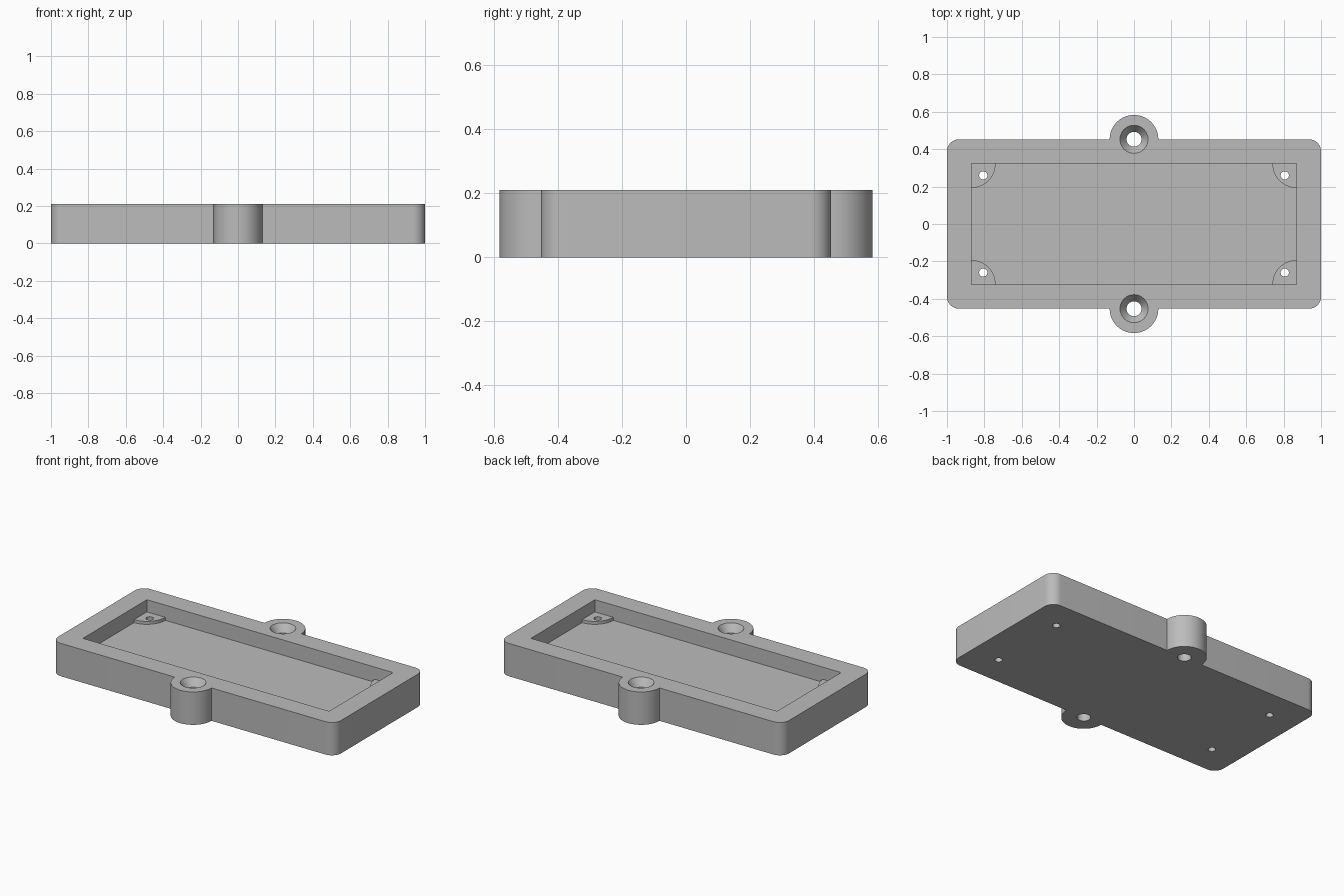
import bpy, bmesh, math

if "Cube" in bpy.data.objects:
    bpy.data.objects.remove(bpy.data.objects["Cube"])

HX, HY, H = 1.0, 0.453, 0.21          # half length, half width, height
PX, PY, FLOOR = 0.87, 0.323, 0.113    # pocket half sizes and floor height
EAR_R, CORNER_R = 0.13, 0.065
PAD_TOP = 0.132

grey = bpy.data.materials.new("plain grey")
grey.diffuse_color = (0.5, 0.5, 0.5, 1)
grey.use_nodes = True
grey.node_tree.nodes["Principled BSDF"].inputs["Base Color"].default_value = grey.diffuse_color


def arc(cx, cy, r, a0, a1, n):
    """Points on an arc, angles in degrees."""
    return [(cx + r * math.cos(math.radians(a0 + (a1 - a0) * i / n)),
             cy + r * math.sin(math.radians(a0 + (a1 - a0) * i / n))) for i in range(n + 1)]


def prism(name, pts, z0, z1):
    """Solid made by raising a flat outline."""
    bm = bmesh.new()
    face = bm.faces.new([bm.verts.new((x, y, z0)) for x, y in pts])
    up = bmesh.ops.extrude_face_region(bm, geom=[face])["geom"]
    bmesh.ops.translate(bm, vec=(0, 0, z1 - z0),
                        verts=[v for v in up if isinstance(v, bmesh.types.BMVert)])
    bmesh.ops.recalc_face_normals(bm, faces=bm.faces)
    mesh = bpy.data.meshes.new(name)
    bm.to_mesh(mesh)
    bm.free()
    mesh.materials.append(grey)
    ob = bpy.data.objects.new(name, mesh)
    bpy.context.collection.objects.link(ob)
    return ob


def cone(name, x, y, z0, z1, r0, r1):
    """Round tapered cutter between two heights."""
    bpy.ops.mesh.primitive_cone_add(vertices=48, radius1=r0, radius2=r1, depth=z1 - z0,
                                    location=(x, y, (z0 + z1) / 2))
    ob = bpy.context.object
    ob.name = name
    ob.data.materials.append(grey)
    return ob


def combine(body, tool, operation):
    """Apply one boolean and drop the tool."""
    mod = body.modifiers.new("bool", "BOOLEAN")
    mod.operation, mod.object, mod.solver = operation, tool, "EXACT"
    bpy.context.view_layer.objects.active = body
    bpy.ops.object.modifier_apply(modifier=mod.name)
    bpy.data.objects.remove(tool)


# Tray outline: rounded rectangle with a half-round ear on each long side
cx, cy = HX - CORNER_R, HY - CORNER_R
outline = (arc(cx, cy, CORNER_R, 0, 90, 12) + arc(0, HY, EAR_R, 0, 180, 40)
           + arc(-cx, cy, CORNER_R, 90, 180, 12) + arc(-cx, -cy, CORNER_R, 180, 270, 12)
           + arc(0, -HY, EAR_R, 180, 360, 40) + arc(cx, -cy, CORNER_R, 270, 360, 12))
tray = prism("tray", outline, 0, H)

# Rectangular pocket
pocket = prism("pocket_cutter", [(-PX, -PY), (PX, -PY), (PX, PY), (-PX, PY)], FLOOR, H + 0.1)
combine(tray, pocket, "DIFFERENCE")

# Quarter-round pads with small screw holes in the pocket corners
for sx in (-1, 1):
    for sy in (-1, 1):
        e = 0.03  # buried in the walls
        quarter = ([(PX + e, PY + e), (PX - 0.13, PY + e)]
                   + arc(PX, PY, 0.13, 180, 270, 20) + [(PX + e, PY - 0.13)])
        pad = prism("corner_pad", [(sx * x, sy * y) for x, y in quarter], FLOOR - 0.03, PAD_TOP)
        combine(tray, pad, "UNION")
        combine(tray, cone("screw_cutter", sx * 0.806, sy * 0.26, -0.1, 0.3, 0.022, 0.022),
                "DIFFERENCE")

# Countersunk mounting holes through the ears
for sy in (-1, 1):
    combine(tray, cone("bore_cutter", 0, sy * HY, -0.1, 0.3, 0.04, 0.04), "DIFFERENCE")
    combine(tray, cone("sink_cutter", 0, sy * HY, H - 0.048, H + 0.048, 0.04, 0.11), "DIFFERENCE")

# Smooth round walls, sharp edges elsewhere
bpy.ops.object.select_all(action="DESELECT")
tray.select_set(True)
bpy.context.view_layer.objects.active = tray
bpy.ops.object.shade_smooth_by_angle(angle=math.radians(25))
